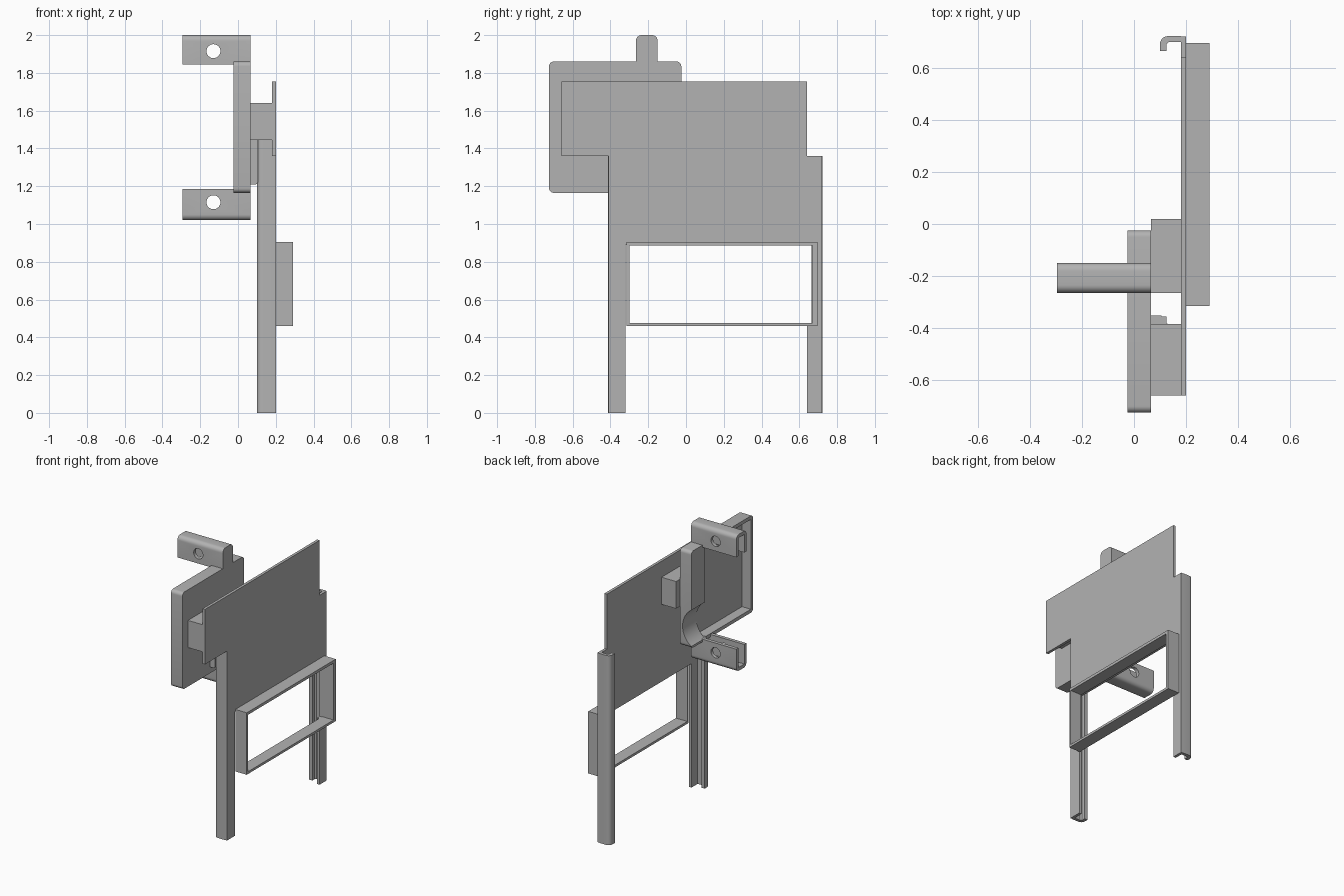
import bpy, bmesh, math
from mathutils import Vector

cube = bpy.data.objects.get("Cube")
if cube:
    bpy.data.objects.remove(cube, do_unlink=True)

grey = bpy.data.materials.new("mid grey")
grey.use_nodes = True
COLOUR = (0.45, 0.45, 0.45, 1)
grey.diffuse_color = COLOUR
grey.node_tree.nodes["Principled BSDF"].inputs["Base Color"].default_value = COLOUR


def prism(name, profile, axis, lo, hi):
    """Extrude a 2D profile along x (profile is y,z), y (x,z) or z (x,y)."""
    def place(p, t):
        return {"x": (t, p[0], p[1]), "y": (p[0], t, p[1]), "z": (p[0], p[1], t)}[axis]
    bm = bmesh.new()
    face = bm.faces.new([bm.verts.new(place(p, lo)) for p in profile])
    ext = bmesh.ops.extrude_face_region(bm, geom=[face])
    shift = Vector(place((0, 0), hi - lo))
    bmesh.ops.translate(bm, vec=shift,
                        verts=[v for v in ext["geom"] if isinstance(v, bmesh.types.BMVert)])
    bmesh.ops.recalc_face_normals(bm, faces=bm.faces)
    mesh = bpy.data.meshes.new(name)
    bm.to_mesh(mesh)
    bm.free()
    mesh.materials.append(grey)
    obj = bpy.data.objects.new(name, mesh)
    bpy.context.collection.objects.link(obj)
    return obj


def rounded(a0, a1, b0, b1, radii=(0, 0, 0, 0)):
    """Rectangle with a radius per corner, counter-clockwise from the low corner."""
    pts = []
    corners = ((a0, b0, 1, 1), (a1, b0, -1, 1), (a1, b1, -1, -1), (a0, b1, 1, -1))
    for i, ((a, b, sa, sb), r) in enumerate(zip(corners, radii)):
        if not r:
            pts.append((a, b))
            continue
        for k in range(7):
            t = math.pi + math.pi / 2 * (i + k / 6)
            pts.append((a + sa * r + r * math.cos(t), b + sb * r + r * math.sin(t)))
    return pts


def circle(a, b, r, n=48):
    return [(a + r * math.cos(2 * math.pi * k / n), b + r * math.sin(2 * math.pi * k / n))
            for k in range(n)]


def box(name, x, y, z):
    return prism(name, rounded(*y, *z), "x", *x)


def cut(obj, *cutters):
    """Subtract the cutters, bake the result and remove them."""
    for c in cutters:
        mod = obj.modifiers.new("cut", "BOOLEAN")
        mod.operation, mod.object, mod.solver = "DIFFERENCE", c, "EXACT"
        c.hide_render = True
    graph = bpy.context.evaluated_depsgraph_get()
    baked = bpy.data.meshes.new_from_object(obj.evaluated_get(graph))
    obj.modifiers.clear()
    obj.data = baked
    for c in cutters:
        bpy.data.objects.remove(c, do_unlink=True)


def smooth(obj):
    bpy.ops.object.select_all(action="DESELECT")
    obj.select_set(True)
    bpy.context.view_layer.objects.active = obj
    bpy.ops.object.shade_smooth_by_angle(angle=math.radians(35))


# Flat panel with the outer faces of both legs
prism("panel", [(-.41, 0), (-.32, 0), (-.32, .89), (.67, .89), (.67, .475), (.64, .475),
                (.64, 0), (.72, 0), (.72, 1.36), (.64, 1.36), (.64, 1.755),
                (-.66, 1.755), (-.66, 1.36), (-.41, 1.36)], "x", .18, .20)

# Hooked leg channels, mirrored about the middle of the panel
MID = .155
for name, side, top in (("rear_leg", 1, 1.36), ("front_leg", -1, 1.445)):
    hook = [(.18, .70), (.135, .70), (.125, .69), (.125, .665), (.10, .665)]
    for k in range(7):
        t = math.pi - math.pi / 2 * k / 6
        hook.append((.13 + .03 * math.cos(t), .692 + .03 * math.sin(t)))
    hook.append((.18, .722))
    smooth(prism(name, [(x, MID + side * (y - MID)) for x, y in hook], "z", 0, top))

# Rectangular frame standing out from the panel
frame = box("frame", (.20, .29), (-.315, .695), (.46, .905))
cut(frame, box("frame_opening", (.1, .4), (-.30, .67), (.477, .885)))

# Spacers between panel and bracket
box("front_spacer", (.065, .18), (-.66, -.385), (1.445, 1.64))
box("rear_spacer", (.065, .18), (-.265, .02), (1.445, 1.64))
leg_spacer = prism("leg_spacer", rounded(.065, .105, 1.21, 1.445, (0, .012, 0, 0)),
                   "y", -.41, -.352)

# Bracket tray, with a scooped rear bar
tray = prism("bracket_tray", rounded(-.725, -.025, 1.165, 1.86, (.025,) * 4), "x", -.025, .065)
cut(tray,
    prism("pocket", rounded(-.70, -.18, 1.19, 1.835), "x", -.1, .045),
    prism("scoop", circle(-.111, 1.31, .156), "y", -.19, .05))
smooth(tray)

# Channel arms with a cross hole; the upper opens down, the lower opens up
R = .03
for name, z0, z1, radii, inner, hole in (
        ("upper_arm", 1.845, 2.0, (0, 0, R, R), (1.8, 1.975), 1.915),
        ("lower_arm", 1.02, 1.185, (R, R, 0, 0), (1.045, 1.25), 1.115)):
    arm = prism(name, rounded(-.265, -.15, z0, z1, radii), "x", -.295, .065)
    cut(arm,
        box("channel", (-.4, .04), (-.24, -.175), inner),
        prism("cross_hole", circle(-.13, hole, .037, 32), "y", -.4, 0))
    smooth(arm)
